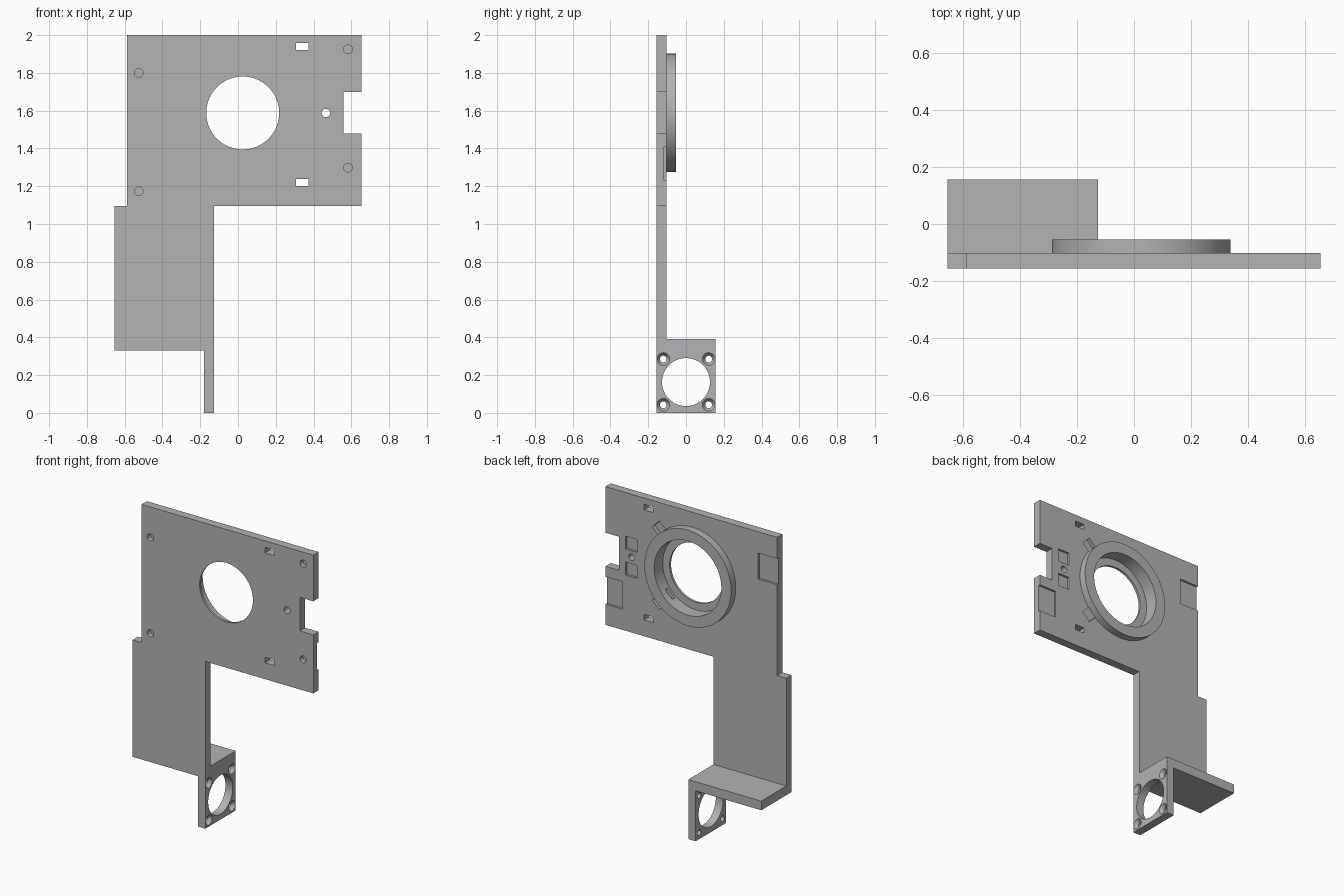
import bpy, bmesh, math
from mathutils import Matrix, Vector

if "Cube" in bpy.data.objects:
    bpy.data.objects.remove(bpy.data.objects["Cube"], do_unlink=True)

grey = bpy.data.materials.new("plain grey")
grey.use_nodes = True
COLOUR = (0.45, 0.45, 0.45, 1)
grey.diffuse_color = COLOUR
grey.node_tree.nodes["Principled BSDF"].inputs["Base Color"].default_value = COLOUR

FRONT, BACK = -0.157, -0.102
LEFT, RIGHT = 0.655, -0.655
CX, CZ = 0.025, 1.588            # lens opening centre
FOOT_IN, FOOT_OUT = -0.18, -0.127


def finish(name, bm):
    bmesh.ops.recalc_face_normals(bm, faces=bm.faces)
    mesh = bpy.data.meshes.new(name)
    bm.to_mesh(mesh)
    bm.free()
    mesh.materials.append(grey)
    ob = bpy.data.objects.new(name, mesh)
    bpy.context.collection.objects.link(ob)
    return ob


def box(name, x, y, z, turn=None):
    """Box between pairs of limits, optionally moved by a matrix."""
    bm = bmesh.new()
    bmesh.ops.create_cube(bm, size=1)
    for v in bm.verts:
        v.co = Vector([(a + b) / 2 + c * (b - a) for (a, b), c in zip((x, y, z), v.co)])
    if turn:
        bm.transform(turn)
    return finish(name, bm)


def rod(name, axis, centre, r1, r2, start, end, sides=32):
    """Cylinder or cone along x or y; centre holds the two other coordinates."""
    bm = bmesh.new()
    bmesh.ops.create_cone(bm, cap_ends=True, segments=sides, radius1=r1, radius2=r2,
                          depth=end - start)
    mid = (start + end) / 2
    if axis == "y":
        m = Matrix.Translation((centre[0], mid, centre[1])) @ Matrix.Rotation(-math.pi / 2, 4, "X")
    else:
        m = Matrix.Translation((mid, *centre)) @ Matrix.Rotation(math.pi / 2, 4, "Y")
    bm.transform(m)
    return finish(name, bm)


def cut(target, cutter):
    mod = target.modifiers.new("cut", "BOOLEAN")
    mod.operation, mod.solver, mod.object = "DIFFERENCE", "EXACT", cutter
    bpy.context.view_layer.objects.active = target
    bpy.ops.object.modifier_apply(modifier=mod.name)
    bpy.data.objects.remove(cutter, do_unlink=True)


# Main plate: extruded outline with a side notch
outline = [(RIGHT, 0.33), (FOOT_OUT, 0.33), (FOOT_OUT, 1.095), (LEFT, 1.095),
           (LEFT, 1.478), (0.558, 1.478), (0.558, 1.698), (LEFT, 1.698),
           (LEFT, 2), (-0.588, 2), (-0.588, 1.095), (RIGHT, 1.095)]
bm = bmesh.new()
face = bm.faces.new([bm.verts.new((x, FRONT, z)) for x, z in outline])
side = bmesh.ops.extrude_face_region(bm, geom=[face])
bmesh.ops.translate(bm, vec=(0, BACK - FRONT, 0),
                    verts=[g for g in side["geom"] if isinstance(g, bmesh.types.BMVert)])
plate = finish("main_plate", bm)

# Lens opening with a recessed seat behind a thin front lip
cut(plate, rod("c", "y", (CX, CZ), 0.193, 0.193, -0.3, 0.1, 96))
cut(plate, rod("c", "y", (CX, CZ), 0.243, 0.243, -0.142, 0.1, 96))

# Radial channels that pass under the ring
for k in range(4):
    turn = Matrix.Translation((CX, 0, CZ)) @ Matrix.Rotation(math.radians(45 + 90 * k), 4, "Y")
    cut(plate, box("c", (0.21, 0.375), (-0.127, 0), (-0.036, 0.036), turn))

# Shallow pockets on the back
for x, z in [((0.53, 0.8), (1.23, 1.41)), ((-0.8, -0.45), (1.69, 1.86)),
             ((0.425, 0.51), (1.63, 1.715)), ((0.425, 0.51), (1.46, 1.545))]:
    cut(plate, box("c", x, (-0.116, 0), z))

# Through slots, through hole and blind holes in the front
for z in (1.22, 1.94):
    cut(plate, box("c", (0.306, 0.374), (-0.3, 0), (z - 0.018, z + 0.018)))
cut(plate, rod("c", "y", (0.465, CZ), 0.022, 0.022, -0.3, 0))
for x, z in [(-0.525, 1.8), (-0.525, 1.173), (0.582, 1.925), (0.582, 1.298)]:
    cut(plate, rod("c", "y", (x, z), 0.023, 0.023, -0.3, -0.125))

# Raised ring around the lens opening
ring = rod("lens_ring", "y", (CX, CZ), 0.314, 0.314, BACK, -0.054, 96)
cut(ring, rod("c", "y", (CX, CZ), 0.243, 0.243, -0.3, 0.1, 96))

# Shelf and pierced foot
shelf = box("shelf", (RIGHT, FOOT_OUT), (BACK, 0.157), (0.33, 0.39))
foot = box("foot_plate", (FOOT_IN, FOOT_OUT), (FRONT, 0.157), (0, 0.33))
cut(foot, rod("c", "x", (0, 0.163), 0.127, 0.127, -0.4, 0.1, 64))
for y in (-0.12, 0.12):
    for z in (0.043, 0.285):
        cut(foot, rod("c", "x", (y, z), 0.018, 0.018, -0.4, 0.1))
        cut(foot, rod("c", "x", (y, z), 0.018, 0.034, FOOT_OUT - 0.022, FOOT_OUT + 0.0005))

# Smooth round walls, keep edges sharp
bpy.ops.object.select_all(action="DESELECT")
for ob in (plate, ring, foot):
    ob.select_set(True)
bpy.context.view_layer.objects.active = plate
bpy.ops.object.shade_smooth_by_angle(angle=math.radians(30))
